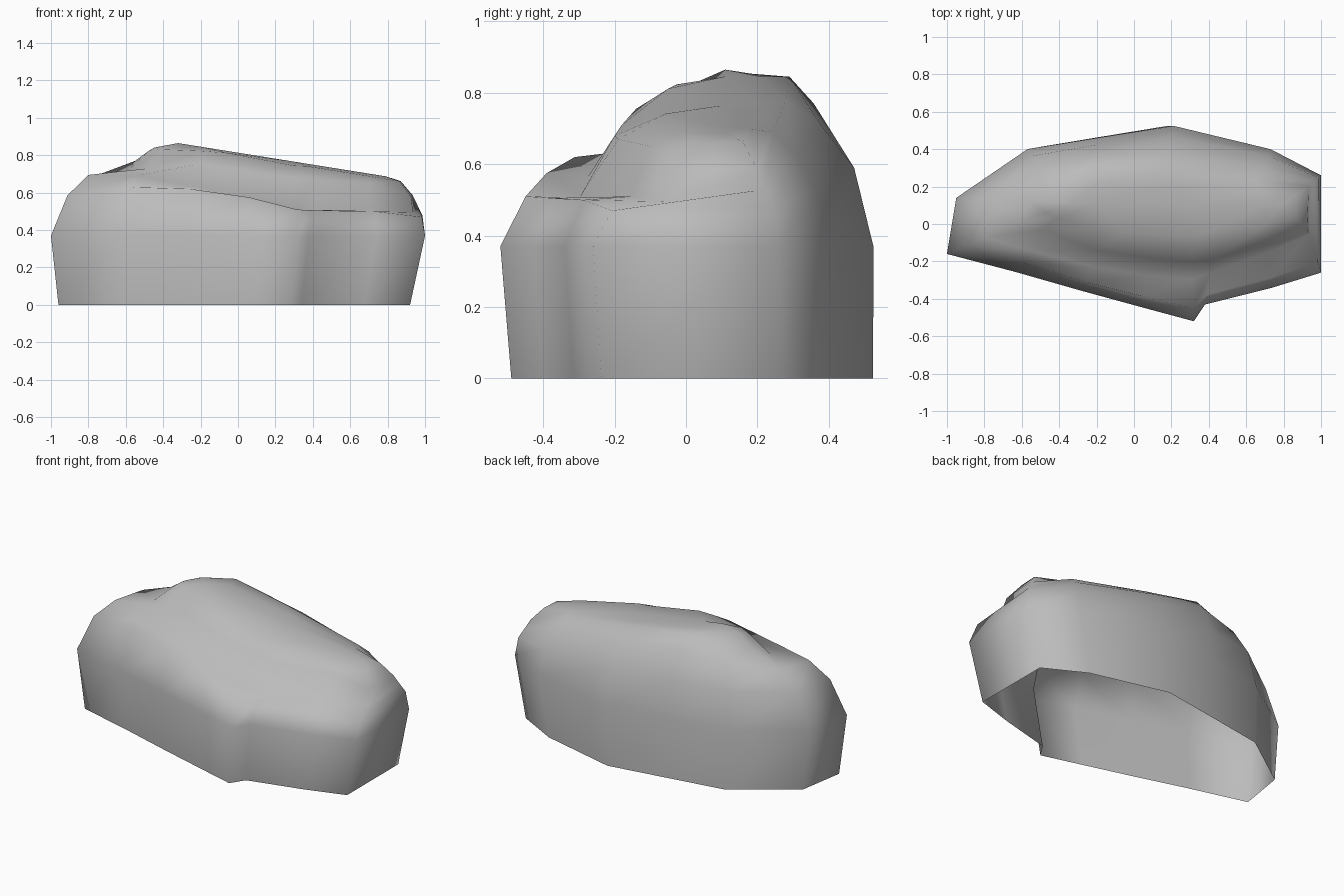
import bpy
import bmesh
from mathutils import Vector

# Remove the default object
default = bpy.data.objects.get("Cube")
if default:
    bpy.data.objects.remove(default, do_unlink=True)


def make_material(name, value):
    material = bpy.data.materials.new(name)
    colour = (value, value, value, 1)
    material.diffuse_color = colour
    material.use_nodes = True
    shader = next(n for n in material.node_tree.nodes if n.type == 'BSDF_PRINCIPLED')
    shader.inputs["Base Color"].default_value = colour
    return material


# Stations along the ridge, shared by front and back columns
APEX, SHOULDER, MIDDLE, SLOPE, END = -.32, -.2, .3, .7, .79

# Each column runs up the boulder, counterclockwise from the left end of the front:
# waist outline, crest of the upper slab, ridge station,
# shoulder height, ledge inset and ledge height
columns = [
    ((-1, -.16), (-.6, .02, .71), APEX, .585, .5, .695),
    ((-.62, -.26), (-.48, -.03, .73), APEX, .63, .5, .69),
    ((-.27, -.36), (-.2, -.14, .755), SHOULDER, .62, .6, .63),
    ((.06, -.45), (.06, -.18, .71), SHOULDER, .575, .65, .565),
    ((.32, -.52), (.3, -.2, .68), MIDDLE, .51, .7, .51),
    ((.38, -.43), (.42, -.19, .67), MIDDLE, .505, .7, .505),
    ((.74, -.34), (.7, -.1, .65), SLOPE, .5, .78, .51),
    ((1, -.26), (.925, -.02, .58), END, .47, .85, .495),
    ((1, .26), (.935, .2, .585), END, .48, .6, .53),
    ((.73, .4), (.66, .24, .69), SLOPE, .53, .6, .63),
    ((.21, .525), (.15, .28, .78), MIDDLE, .59, .6, .71),
    ((-.2, .46), (-.22, .29, .845), SHOULDER, .6, .6, .77),
    ((-.57, .4), (-.42, .24, .82), APEX, .6, .6, .74),
    ((-.95, .14), (-.55, .12, .77), APEX, .58, .5, .695),
]
WAIST_HEIGHT = .37
SHOULDER_INSET = .22


def column_points(waist_xy, crest, station, shoulder_z, ledge_inset, ledge_z):
    """Points of one column from the ground to the ridge."""
    waist = Vector((*waist_xy, WAIST_HEIGHT))
    crest = Vector(crest)
    ground = Vector((waist.x * .94 - .02, waist.y * .97 + .015, 0))
    shoulder = waist.lerp(crest, SHOULDER_INSET)
    shoulder.z = shoulder_z
    ledge = waist.lerp(crest, ledge_inset)
    ledge.z = ledge_z
    ridge = Vector((station, .11, .865 - .16 * (station - APEX)))
    # The brow rounds the top between crest and ridge
    brow = crest.lerp(ridge, .45)
    brow.z = crest.z + .75 * (ridge.z - crest.z)
    return [ground, waist, shoulder, ledge, crest, brow, ridge]


def loft(name, profiles, material):
    """Join neighbouring columns into a shell, open underneath."""
    bm = bmesh.new()
    rows = [[bm.verts.new(p) for p in profile] for profile in profiles]
    for i, row in enumerate(rows):
        following = rows[(i + 1) % len(rows)]
        for j in range(len(row) - 1):
            bm.faces.new((row[j], following[j], following[j + 1], row[j + 1]))
    # Weld the ridge, where front and back columns meet
    bmesh.ops.remove_doubles(bm, verts=[row[-1] for row in rows], dist=.002)
    mesh = bpy.data.meshes.new(name)
    bm.to_mesh(mesh)
    bm.free()
    mesh.materials.append(material)
    mesh.shade_smooth()
    obj = bpy.data.objects.new(name, mesh)
    bpy.context.scene.collection.objects.link(obj)


# Boulder with a stepped front ledge
stone = make_material("stone grey", .5)
loft("boulder", [column_points(*column) for column in columns], stone)
